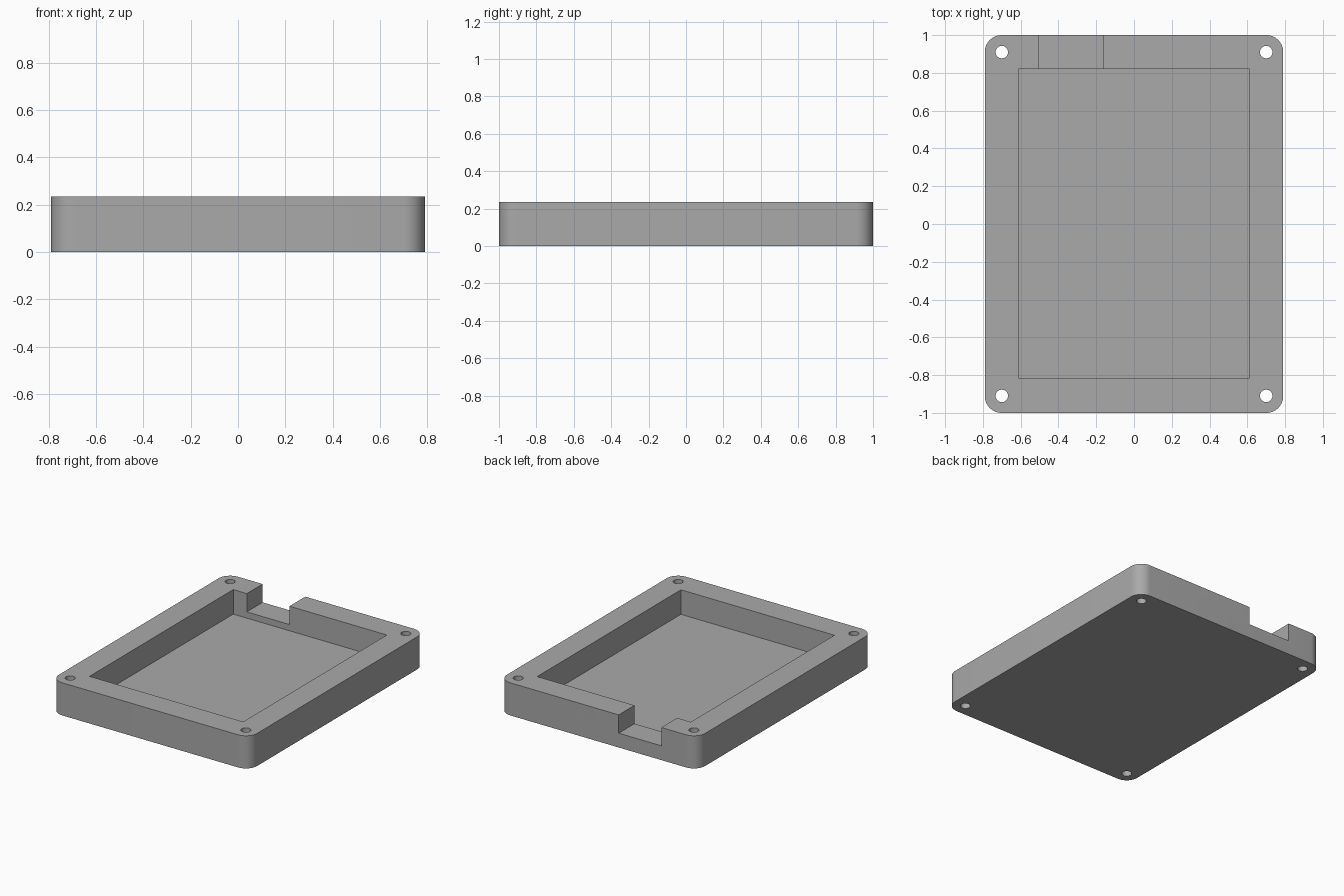
import bpy, bmesh, math

cube = bpy.data.objects.get("Cube")
if cube:
    bpy.data.objects.remove(cube, do_unlink=True)

W, L, H = 1.58, 2.0, 0.235      # outer size
R = 0.09                        # corner radius, also the hole inset
HOLE_R = 0.033
FLOOR_Z, NOTCH_Z = 0.058, 0.103

grey = bpy.data.materials.new("plain grey")
grey.use_nodes = True
colour = (0.4, 0.4, 0.4, 1)
grey.diffuse_color = colour
grey.node_tree.nodes["Principled BSDF"].inputs["Base Color"].default_value = colour


def prism(name, outline, z0, z1):
    """Extrude a counter-clockwise outline from z0 to z1."""
    bm = bmesh.new()
    base = bm.faces.new([bm.verts.new((x, y, z0)) for x, y in outline])
    top = bmesh.ops.extrude_face_region(bm, geom=[base])["geom"]
    moved = [v for v in top if isinstance(v, bmesh.types.BMVert)]
    bmesh.ops.translate(bm, verts=moved, vec=(0, 0, z1 - z0))
    bmesh.ops.recalc_face_normals(bm, faces=bm.faces)
    mesh = bpy.data.meshes.new(name)
    bm.to_mesh(mesh)
    bm.free()
    mesh.materials.append(grey)
    obj = bpy.data.objects.new(name, mesh)
    bpy.context.collection.objects.link(obj)
    return obj


def arc(cx, cy, r, start, sweep, steps):
    angles = [math.radians(start + sweep * i / steps) for i in range(steps + 1)]
    return [(cx + r * math.cos(a), cy + r * math.sin(a)) for a in angles]


def rectangle(x0, x1, y0, y1):
    return [(x0, y0), (x1, y0), (x1, y1), (x0, y1)]


# Rounded block, with one hole centre on each corner's arc centre
cx, cy = W / 2 - R, L / 2 - R
corners = [(cx, cy), (-cx, cy), (-cx, -cy), (cx, -cy)]
outline = []
for i, (x, y) in enumerate(corners):
    outline += arc(x, y, R, 90 * i, 90, 12)
tray = prism("enclosure_tray", outline, 0, H)

# Cutters: cavity, cable notch in the back wall, four screw holes
cutters = [
    prism("cavity_cutter", rectangle(-0.612, 0.612, -0.816, 0.82), FLOOR_Z, H + 0.1),
    prism("notch_cutter", rectangle(-0.504, -0.164, 0.7, L / 2 + 0.1), NOTCH_Z, H + 0.1),
]
for x, y in corners:
    circle = arc(x, y, HOLE_R, 0, 360, 32)[:-1]
    cutters.append(prism("screw_hole_cutter", circle, -0.1, H + 0.1))

bpy.ops.object.select_all(action="DESELECT")
bpy.context.view_layer.objects.active = tray
tray.select_set(True)
for cutter in cutters:
    cutter.hide_render = True
    cut = tray.modifiers.new("cut", "BOOLEAN")
    cut.operation = "DIFFERENCE"
    cut.solver = "EXACT"
    cut.object = cutter
    bpy.ops.object.modifier_apply(modifier=cut.name)
    bpy.data.objects.remove(cutter, do_unlink=True)

bpy.ops.object.shade_smooth_by_angle(angle=math.radians(30))
